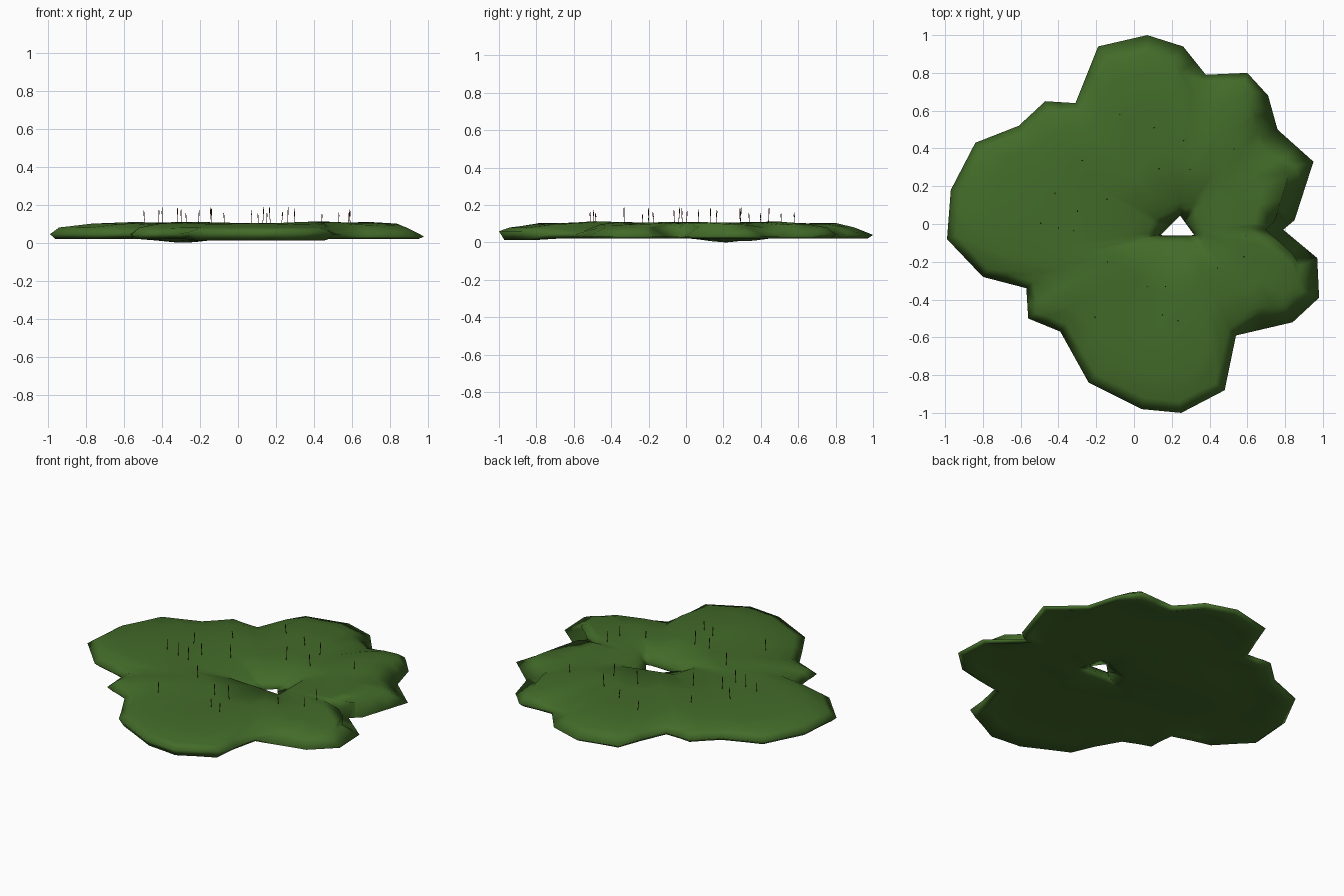
import bpy
import bmesh
import math
import random
from mathutils import Vector

random.seed(4)
old = bpy.data.objects.get("Cube")
if old:
    bpy.data.objects.remove(old, do_unlink=True)


def make_material(name, colour):
    material = bpy.data.materials.new(name)
    material.use_nodes = True
    material.diffuse_color = colour
    material.node_tree.nodes["Principled BSDF"].inputs["Base Color"].default_value = colour
    return material


def finish(bm, name, material):
    bmesh.ops.recalc_face_normals(bm, faces=bm.faces)
    for face in bm.faces:
        face.smooth = True
    mesh = bpy.data.meshes.new(name)
    bm.to_mesh(mesh)
    bm.free()
    mesh.materials.append(material)
    obj = bpy.data.objects.new(name, mesh)
    bpy.context.collection.objects.link(obj)
    return obj


moss_green = make_material("moss green", (0.055, 0.147, 0.022, 1))
stalk_red = make_material("stalk dark red", (0.12, 0.018, 0.01, 1))

# Lobed outline of the mat, clockwise from the back
outline = [
    (.07, 1), (.26, .94), (.38, .79), (.6, .8), (.71, .68), (.76, .5), (.95, .33),
    (.85, .02), (.79, -.03), (.97, -.18), (.98, -.39), (.84, -.52), (.54, -.59),
    (.48, -.88), (.25, -1), (.04, -.98), (-.24, -.84), (-.39, -.57), (-.56, -.5),
    (-.57, -.34), (-.8, -.28), (-.99, -.08), (-.97, .18), (-.84, .43), (-.61, .52),
    (-.47, .65), (-.31, .64), (-.19, .94)]
corners = [Vector(p) for p in outline]
points = []
for i, corner in enumerate(corners):
    points += [corner, (corner + corners[(i + 1) % len(corners)]) / 2]
count = len(points)

# The hole and its lip are convex polygons: (edge direction in degrees, distance)
centre = Vector((.235, -.03))
hole_sides = [(-90, .03), (36, .051), (135, .047)]
lip_sides = [(-93, .075), (0, .13), (105, .14), (165, .22)]


def polygon_point(sides, angle):
    reach = min(dist / max(math.cos(angle - math.radians(turn)), .01) for turn, dist in sides)
    return centre + Vector((math.cos(angle), math.sin(angle))) * reach


def bump(p):
    return .007 * math.sin(9 * p.x + 1) * math.cos(7 * p.y)


def underside(p):
    """Hollow beneath the mat, with one sagging spot that touches the ground."""
    away = (p - Vector((-.3, .23))).length
    return .036 - .036 * math.exp(-(away / .24) ** 2)


def rim_shape(p):
    """Shoulder inset, edge height and bottom height along the rim."""
    if p.y < -.8:
        return .06, .06, .012
    if p.y > .85:
        return .1, .04, .02
    if p.x > .68:
        return .1, .033, .02
    return .05, .045, .02


def section(i):
    """Closed cross-section of the mat along one ray, from the hole outwards and back."""
    p = points[i]
    before, after = p - points[i - 1], points[(i + 1) % count] - p
    along = (before.normalized() + after.normalized()).normalized()
    outward = Vector((-along.y, along.x))
    notch = max(0, before.normalized().cross(after.normalized()))
    if p.x < 0:
        notch *= .2
    angle = math.atan2(p.y - centre.y, p.x - centre.x)
    hole, lip = polygon_point(hole_sides, angle), polygon_point(lip_sides, angle)
    inset, edge_z, bottom_z = rim_shape(p)
    result = [(hole, .04), (hole.lerp(lip, .55), .065), (lip, .098)]
    for t, z, dip in ((.3, .105, 0), (.55, .105, .005), (.78, .098, .025)):
        q = lip.lerp(p, t)
        result.append((q, z + bump(q) - dip * notch))
    result += [(p - outward * inset, .08 - .025 * notch), (p, edge_z),
               (p - outward * .03, bottom_z)]
    for t in (.86, .6, .4, .2):
        q = lip.lerp(p, t)
        result.append((q, underside(q)))
    result.append((hole.lerp(lip, .7), .02))
    return [(q.x, q.y, z) for q, z in result]


# Moss mat
bm = bmesh.new()
rings = [[bm.verts.new(co) for co in section(i)] for i in range(count)]
steps = len(rings[0])
for i in range(count):
    a, b = rings[i - 1], rings[i]
    for j in range(steps):
        k = (j + 1) % steps
        bm.faces.new((a[j], b[j], b[k], a[k]))
finish(bm, "moss_mat", moss_green)

# Thin spore stalks with a small pointed capsule on top
stalks = [
    (-.07, .58), (.11, .51), (.26, .44), (.53, .4), (-.27, .34), (.13, .29), (.3, .29),
    (-.42, .16), (-.14, .13), (-.3, .07), (-.49, 0), (-.4, -.02), (-.32, -.04),
    (-.14, -.2), (.59, -.06), (.58, -.17), (.44, -.23), (.07, -.33), (.17, -.33),
    (.15, -.48), (.23, -.51), (-.21, -.49)]
profile = [(0, .0015), (.55, .0015), (.7, .003), (.9, .0025), (1, .0005)]
bm = bmesh.new()
for x, y in stalks:
    base, height = .09, random.uniform(.06, .1)
    lean = Vector((random.uniform(-.008, .008), random.uniform(-.008, .008)))
    loops = []
    for t, radius in profile:
        loop = []
        for s in range(5):
            turn = math.tau * s / 5
            loop.append(bm.verts.new((x + lean.x * t + radius * math.cos(turn),
                                      y + lean.y * t + radius * math.sin(turn),
                                      base + height * t)))
        loops.append(loop)
    for low, high in zip(loops, loops[1:]):
        for s in range(5):
            bm.faces.new((low[s - 1], low[s], high[s], high[s - 1]))
    bm.faces.new(loops[0])
    bm.faces.new(loops[-1])
finish(bm, "spore_stalks", stalk_red)
